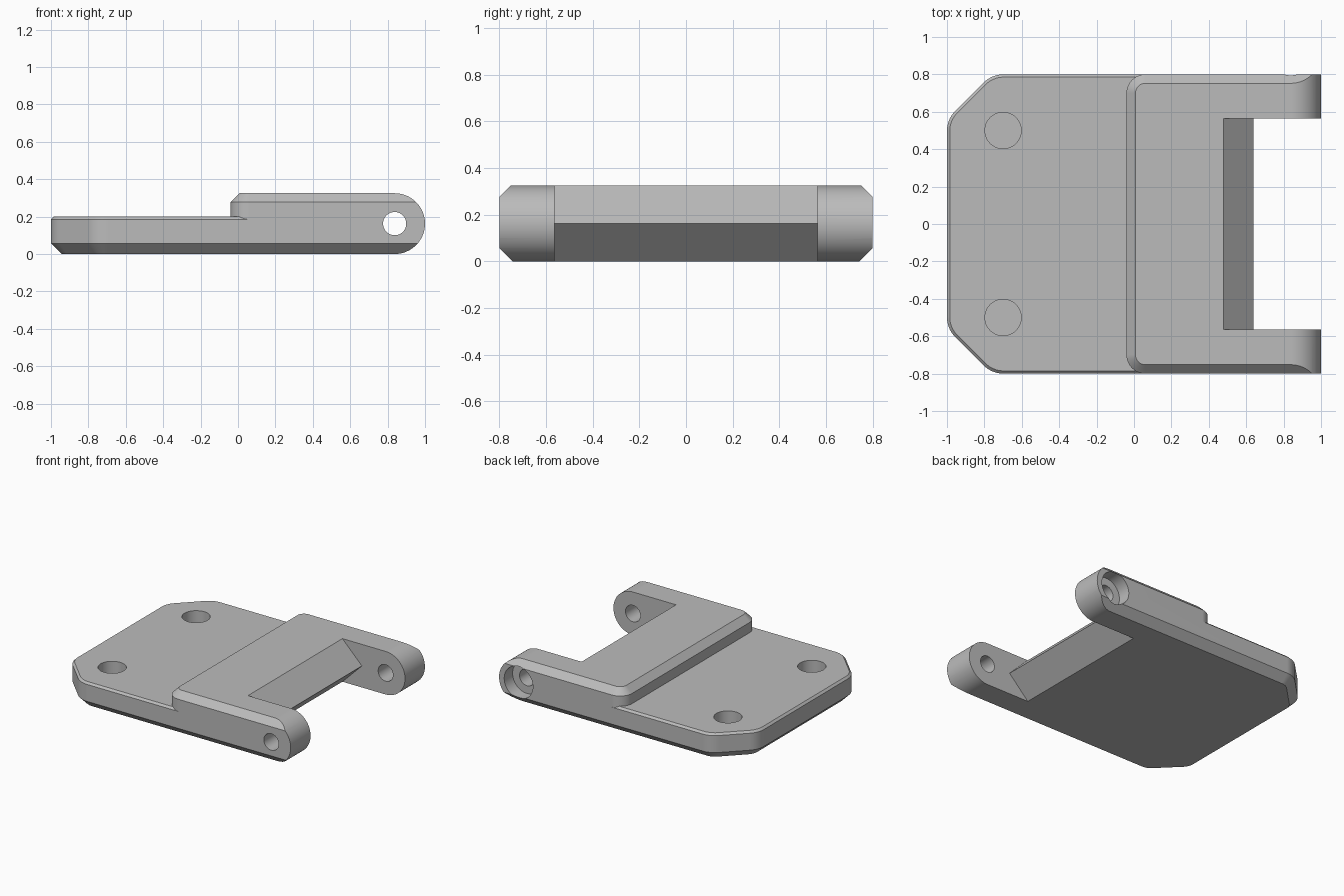
import bpy, bmesh, math
from mathutils import Vector

cube = bpy.data.objects.get("Cube")
if cube:
    bpy.data.objects.remove(cube, do_unlink=True)

grey = bpy.data.materials.new("plain grey")
grey.use_nodes = True
colour = (0.5, 0.5, 0.5, 1)
grey.diffuse_color = colour
for node in grey.node_tree.nodes:
    if node.type == 'BSDF_PRINCIPLED':
        node.inputs["Base Color"].default_value = colour

HALF_W = 0.8           # half width of the whole part
TOP = 0.325            # height of the raised block
PIN_X, PIN_Z = 0.8375, TOP / 2


def solid(name, rings):
    """Closed solid skinned over a stack of matching rings."""
    bm = bmesh.new()
    loops = [[bm.verts.new([round(c, 5) for c in p]) for p in ring] for ring in rings]
    n = len(loops[0])
    bm.faces.new(loops[0])
    bm.faces.new(loops[-1])
    for a, b in zip(loops, loops[1:]):
        for i in range(n):
            j = (i + 1) % n
            bm.faces.new((a[i], a[j], b[j], b[i]))
    bmesh.ops.recalc_face_normals(bm, faces=bm.faces)
    mesh = bpy.data.meshes.new(name)
    bm.to_mesh(mesh)
    bm.free()
    mesh.materials.append(grey)
    obj = bpy.data.objects.new(name, mesh)
    bpy.context.collection.objects.link(obj)
    return obj


def rounded(corners, radius, inset, z, steps=10):
    """Counter-clockwise convex outline with filleted corners, moved inwards."""
    pts = [Vector(c) for c in corners]
    ring = []
    for i, v in enumerate(pts):
        d1 = (v - pts[i - 1]).normalized()
        d2 = (pts[(i + 1) % len(pts)] - v).normalized()
        n1, n2 = Vector((d1.y, -d1.x)), Vector((d2.y, -d2.x))
        centre = v - (n1 + n2) * radius / (1 + n1.dot(n2))
        start = math.atan2(n1.y, n1.x)
        turn = math.acos(max(-1, min(1, n1.dot(n2))))
        for k in range(steps + 1):
            a = start + turn * k / steps
            ring.append((centre.x + (radius - inset) * math.cos(a),
                         centre.y + (radius - inset) * math.sin(a), z))
    return ring


def side_prism(name, outline, y0, y1):
    return solid(name, [[(x, y, z) for x, z in outline] for y in (y0, y1)])


def circle(cx, cy, r, n=48):
    return [(cx + r * math.cos(math.tau * i / n), cy + r * math.sin(math.tau * i / n))
            for i in range(n)]


def combine(target, tool, operation='DIFFERENCE'):
    mod = target.modifiers.new("combine", 'BOOLEAN')
    mod.operation, mod.solver, mod.object = operation, 'EXACT', tool
    bpy.context.view_layer.objects.active = target
    bpy.ops.object.modifier_apply(modifier=mod.name)
    bpy.data.objects.remove(tool, do_unlink=True)


# Base plate with clipped corners and chamfered edges
FAR = 1.2
plan = [(-1, -0.56), (-0.76, -HALF_W), (FAR, -HALF_W),
        (FAR, HALF_W), (-0.76, HALF_W), (-1, 0.56)]
plate = solid("hinge_plate", [rounded(plan, 0.15, d, z) for d, z in
                              ((0.057, 0), (0, 0.057), (0, 0.185), (0.015, 0.2))])

# Raised block that carries the lugs
plan = [(-0.04, -HALF_W), (FAR, -HALF_W), (FAR, HALF_W), (-0.04, HALF_W)]
block = solid("raised_block", [rounded(plan, 0.1, d, z) for d, z in
                               ((0, 0.1), (0, 0.277), (0.048, TOP))])
combine(plate, block, 'UNION')

# Rounded lug ends
arc = [(PIN_X + PIN_Z * math.cos(a), PIN_Z + PIN_Z * math.sin(a))
       for a in (math.pi * (0.5 - k / 32) for k in range(33))]
outline = arc + [(PIN_X, -0.1), (1.4, -0.1), (1.4, TOP + 0.1), (PIN_X, TOP + 0.1)]
combine(plate, side_prism("end_cutter", outline, -1, 1))

# Gap between the lugs, with a pointed inner edge
tip, reach = 0.64, PIN_Z + 0.1
outline = [(tip, PIN_Z), (tip - reach, PIN_Z - reach), (1.4, PIN_Z - reach),
           (1.4, PIN_Z + reach), (tip - reach, PIN_Z + reach)]
combine(plate, side_prism("gap_cutter", outline, -0.563, 0.563))

# Pin bore through both lugs and the recess on the back lug
combine(plate, side_prism("pin_cutter", circle(PIN_X, PIN_Z, 0.062), -1, 1))
combine(plate, side_prism("recess_cutter", circle(PIN_X, PIN_Z, 0.12), 0.7, 1))

# Blind mounting holes in the plate
for y in (-0.5, 0.5):
    ring = circle(-0.7, y, 0.097)
    combine(plate, solid("hole_cutter", [[(px, py, z) for px, py in ring]
                                         for z in (0.05, 0.4)]))

# Smooth curves, crisp edges
bpy.ops.object.select_all(action='DESELECT')
plate.select_set(True)
bpy.context.view_layer.objects.active = plate
bpy.ops.object.shade_smooth_by_angle(angle=math.radians(25))
weighted = plate.modifiers.new("weighted normals", 'WEIGHTED_NORMAL')
weighted.keep_sharp = True
